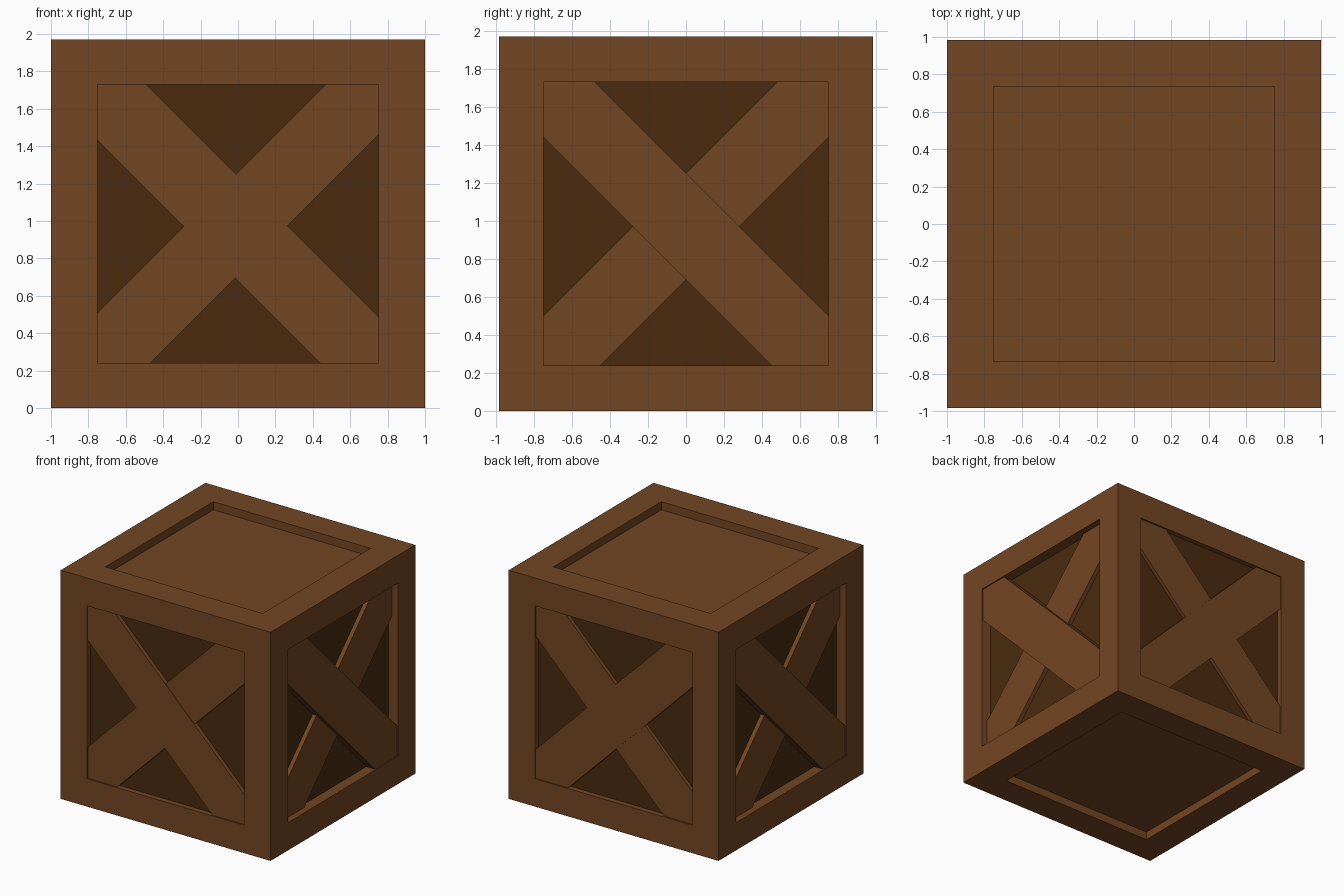
import bpy, bmesh, math
from mathutils import Matrix, Vector

if "Cube" in bpy.data.objects:
    bpy.data.objects.remove(bpy.data.objects["Cube"])

HX, HY, H = 1.0, 0.985, 1.97


def material(name, rgb):
    m = bpy.data.materials.new(name)
    m.diffuse_color = (*rgb, 1)
    m.use_nodes = True
    m.node_tree.nodes["Principled BSDF"].inputs["Base Color"].default_value = m.diffuse_color
    return m


wood = material("brown wood", (0.171, 0.061, 0.017))
dark = material("dark wood", (0.069, 0.024, 0.0044))


def add_object(name, bm, mats):
    bmesh.ops.recalc_face_normals(bm, faces=bm.faces)
    me = bpy.data.meshes.new(name)
    bm.to_mesh(me)
    bm.free()
    for m in mats:
        me.materials.append(m)
    ob = bpy.data.objects.new(name, me)
    bpy.context.collection.objects.link(ob)
    return ob


# Crate body: a box with a recessed panel in every face, dark on the four sides
bm = bmesh.new()
bmesh.ops.create_cube(bm, size=2)
for v in bm.verts:
    v.co = Vector((v.co.x * HX, v.co.y * HY, v.co.z * H / 2))
bm.normal_update()
panels = list(bm.faces)
bmesh.ops.inset_individual(bm, faces=panels, thickness=0.2)
bm.normal_update()
DEPTH = (0.092, 0.045, 0.07)
for f in panels:
    n = f.normal.copy()
    axis = max(range(3), key=lambda a: abs(n[a]))
    opening = (0.75, 0.735 if axis == 2 else 0.75, 0.745)
    for v in f.verts:
        for a in range(3):
            if a != axis:
                v.co[a] = math.copysign(opening[a], v.co[a])
    # recess walls
    walls = bmesh.ops.extrude_discrete_faces(bm, faces=[f])["faces"]
    for g in walls:
        bmesh.ops.translate(bm, verts=g.verts, vec=-n * DEPTH[axis])
        g.material_index = 0 if axis == 2 else 1
bmesh.ops.remove_doubles(bm, verts=bm.verts, dist=1e-4)
bmesh.ops.translate(bm, verts=bm.verts, vec=(0, 0, H / 2))
add_object("crate_body", bm, [wood, dark])


# Diagonal brace: a strip across one opening, its ends cut to the frame
def brace(name, angle, half, flip, lo, hi, near, far):
    w, z0, z1 = 0.755, 0.235, 1.735
    outline = [(-w, lo + w), (-w, z1), (hi - z1, z1),
               (w, hi - w), (w, z0), (lo - z0, z0)]
    s = -1 if flip else 1
    bm = bmesh.new()
    front = [bm.verts.new((s * u, near - half, z)) for u, z in outline]
    back = [bm.verts.new((s * u, far - half, z)) for u, z in outline]
    bm.faces.new(front)
    bm.faces.new(back[::-1])
    for i in range(6):
        j = (i + 1) % 6
        bm.faces.new((front[i], back[i], back[j], front[j]))
    bm.transform(Matrix.Rotation(math.radians(angle), 4, 'Z'))
    add_object(name, bm, [wood])


# Front and back crosses, almost flush (the back mirrors the front)
for side, angle, flip in (("front", 0, False), ("back", 180, True)):
    brace(side + "_outer_brace", angle, HY, flip, 0.68, 1.24, 0.01, 0.055)
    brace(side + "_inner_brace", angle, HY, not flip, 0.71, 1.26, 0.014, 0.055)

# Right and left crosses, one brace proud of the other
for side, angle in (("right", 90), ("left", -90)):
    brace(side + "_outer_brace", angle, HX, False, 0.69, 1.25, 0.01, 0.1)
    brace(side + "_inner_brace", angle, HX, True, 0.69, 1.25, 0.055, 0.1)
